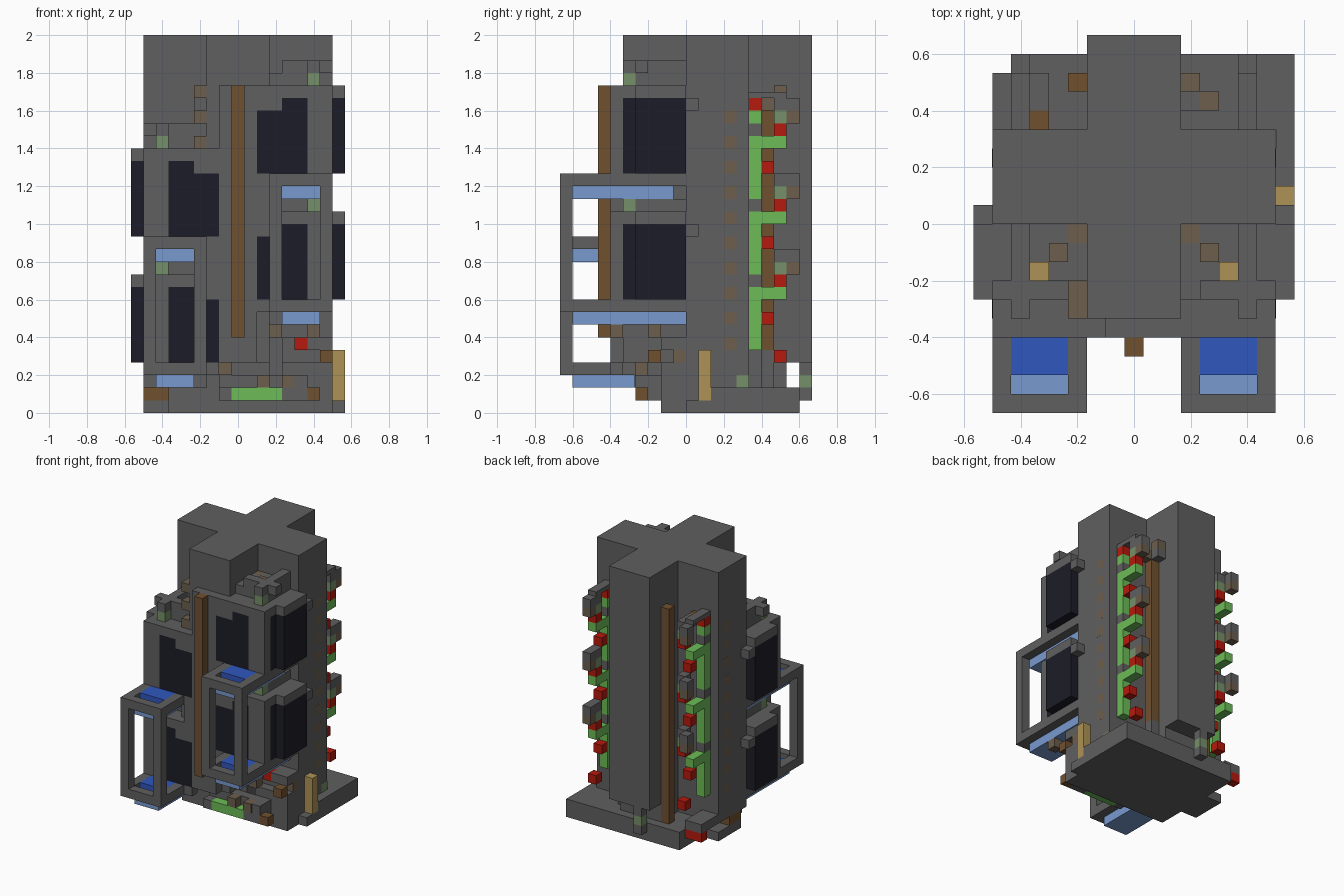
import bpy

cube = bpy.data.objects.get("Cube")
if cube:
    bpy.data.objects.remove(cube, do_unlink=True)

UNIT = 1 / 15  # size of one building block


def material(name, *rgb):
    m = bpy.data.materials.new(name)
    m.use_nodes = True
    m.diffuse_color = (*rgb, 1)
    m.node_tree.nodes["Principled BSDF"].inputs["Base Color"].default_value = (*rgb, 1)
    return m


grey = material("stone grey", .115, .115, .117)
navy = material("window navy", .012, .012, .021)
brown = material("timber brown", .16, .082, .03)
tan = material("pale tan", .42, .29, .095)
sky = material("light blue", .19, .32, .62)
blue = material("deep blue", .03, .095, .52)
green = material("leaf green", .15, .5, .095)
red = material("signal red", .46, .01, .004)
moss = material("dull green", .18, .28, .14)
umber = material("dull brown", .15, .112, .075)


def box(name, mat, x, y, z, side=1):
    """Box from (low, high) spans in blocks; side -1 mirrors it in x."""
    xs = [side * v for v in x]
    mesh = bpy.data.meshes.new(name)
    corners = [(a * UNIT, b * UNIT, c * UNIT) for c in z for b in y for a in sorted(xs)]
    mesh.from_pydata(corners, [], [(0, 2, 3, 1), (4, 5, 7, 6), (0, 1, 5, 4),
                                   (2, 6, 7, 3), (0, 4, 6, 2), (1, 3, 7, 5)])
    mesh.materials.append(mat)
    ob = bpy.data.objects.new(name, mesh)
    bpy.context.collection.objects.link(ob)
    return ob


def block(name, mat, x, y, z, side=1):
    """Single block by its low corner."""
    return box(name, mat, (x, x + 1), (y, y + 1), (z, z + 1), side)


# Cross-shaped tower
box("tower_long_arm", grey, (-2.5, 2.5), (-5, 10), (4, 30))
box("tower_wide_arm", grey, (-7.5, 7.5), (0, 5), (2, 30))
box("tower_foot", grey, (-2.5, 2.5), (-2, 8), (1, 4))
box("front_pilaster", grey, (-1.5, 1.5), (-6, -5), (4, 26))
box("front_beam", brown, (-.5, .5), (-7, -6), (6, 26))

# Base plate and its small pieces
box("base_plate", grey, (-5.5, 7.5), (-2, 9), (0, 2))
box("base_wing", grey, (7.5, 8.5), (2, 9), (0, 2))
box("base_wing_tip", grey, (7.5, 8.5), (0, 2), (0, 1))
box("base_edge", grey, (-7.5, -5.5), (1, 5), (0, 1))
box("base_edge_trim", brown, (-7.5, -5.5), (1, 3), (1, 2))
box("base_red_trim", red, (-7.5, -5.5), (7, 8), (1, 2))
box("base_red_cover", grey, (-7.5, -5.5), (5, 8), (2, 3))
box("tan_post", tan, (7.5, 8.5), (1, 2), (1, 5))
box("wing_moss", moss, (7.5, 7.53), (4, 5), (2, 3))

# Front step and the shelf under the left room
box("front_step", grey, (-1.5, 5.5), (-3, -2), (1, 3))
box("green_bar", green, (-.5, 3.5), (-4, -3), (1, 2))
box("step_end", grey, (3.5, 5.5), (-4, -3), (1, 3))
block("step_corner", grey, -1.5, -4, 1)
block("step_umber", umber, 1.5, -4, 2)
block("step_umber_end", umber, 3.5, -4.1, 2)
block("step_brown", brown, 5.5, -4, 1)
block("foot_umber", umber, -1.5, -4, 3)
box("left_shelf", grey, (3.5, 7.5), (-2, 0), (2, 4))
box("shelf_support", grey, (3.5, 6.5), (-1, 0), (4, 6))
box("shelf_screen", grey, (5.5, 7.5), (-2, 0), (5, 6))
block("shelf_red", red, 4.5, -2, 5)
block("shelf_brown", brown, 6.5, -3, 4)
block("shelf_umber", umber, 6.5, -1, 4)
block("hanging_umber", umber, 2.5, -3, 6)
block("hanging_umber_front", umber, 5.5, -6, 6)

# Lug under the back arm
block("back_lug", grey, -1.5, 9, 1)
block("back_lug_moss", moss, -1.5, 9, 2)
block("back_lug_top", grey, -1.5, 9, 3)


def module(side, z):
    """Corner room with a front and a side window, and trim on its roof."""
    top = z + 6
    box("room", grey, (2.5, 7.5), (-5, 0), (z, top + 1), side)
    box("front_window_low", navy, (1.5, 3.5), (-6, -5), (z, top - 1), side)
    box("front_window_high", navy, (3.5, 5.5), (-6, -5), (z, top), side)
    box("window_filler", grey, (1.5, 3.5), (-6, -5), (top - 1, top), side)
    box("corner_post", grey, (5.5, 7.5), (-6, -5), (z, top), side)
    box("front_cap", grey, (1.5, 7.5), (-6, -5), (top, top + 1), side)
    box("side_window", navy, (7.5, 8.5), (-4, 0), (z, top), side)
    box("side_window_edge", navy, (7.45, 7.52), (-5, -4), (z, top), side)
    box("side_cap", grey, (7.5, 8.5), (-4, 0), (top, top + 1), side)
    box("side_cap_end", grey, (7.5, 8.5), (0, 1), (top - 1, top), side)
    block("roof_moss", moss, 5.5, -5, top + 1, side)
    box("roof_ledge", grey, (3.5, 6.5), (-4, 0), (top + 1, top + 2), side)


def ring(side, z, back):
    """Balcony floor with a glazed opening reaching to the given back."""
    for x in (2.5, 6.5):
        box("balcony_side", grey, (x, x + 1), (-10, 0), (z, z + 1), side)
    box("balcony_front", grey, (3.5, 6.5), (-10, -9), (z, z + 1), side)
    box("balcony_pool", blue, (3.5, 6.5), (-8, -5), (z, z + 1), side)
    box("balcony_glass", sky, (3.5, 6.5), (-9, back), (z - 1, z), side)
    box("room_floor", grey, (3.5, 6.5), (-5, 0), (z, z + 1), side)
    box("room_sill", grey, (1.5, 2.5), (-6, -5), (z, z + 1), side)


# Corner rooms with balconies, staggered in height
for side, low in ((1, 9), (-1, 4)):
    high = low + 10
    box("inner_corner", grey, (2.5, 3.5), (-5, 0), (low - 1, high), side)
    box("wall_between_windows", grey, (1.5, 2.5), (-6, -5), (low + 7, high - 1), side)
    for z, back in ((low, 0), (high, -1)):
        module(side, z)
        ring(side, z - 1, back)
    for x in (2.5, 6.5):
        box("balcony_post", grey, (x, x + 1), (-10, -9), (low, high - 1), side)
    # Stepped roof trim
    roof = high + 7
    box("roof_back", grey, (2.5, 3.5), (-4, -1), (roof, roof + 1), side)
    block("roof_umber_high", umber, 2.5, -1, roof, side)
    box("roof_umber_low", umber, (3.5, 4.5), (-2, -1), (roof + 1, roof + 1.1), side)
    box("roof_tan", tan, (4.5, 5.5), (-3, -2), (roof + 1, roof + 1.1), side)
    block("roof_moss_cover", grey, 5.5, -5, roof + 1, side)
    box("roof_rail", grey, (3.5, 7.5), (-4, -3), (roof + 1, roof + 2), side)
    box("roof_side_rail", grey, (5.5, 6.5), (-3, 0), (roof + 1, roof + 2), side)
for z in (21, 23, 25):
    box("stair_umber", umber, (2.5, 3.5), (-5, -3), (z, z + 1), -1)
    block("stair_grey", grey, 2.5, -4, z - 1, -1)

# Back beams
box("back_beam", brown, (2.5, 3.5), (6, 7), (5, 24))
box("back_beam_foot", grey, (2.5, 3.5), (6, 7), (2, 5))
box("back_beam_cap", grey, (2.5, 3.5), (6, 8), (24, 25))
block("back_beam_umber", umber, 2.5, 7, 25)
block("back_beam_arm", umber, 3.5, 6, 24)
box("back_beam", brown, (2.5, 3.5), (7, 8), (2, 26), -1)

# Climbing trellis and face studs on both sides
for side, inner in ((1, 5.5), (-1, 4.5)):
    for k in range(10):
        z = 5 + 2 * k
        box("face_stud", umber, (7.4, 7.503), (3, 4), (z, z + 1), side)
    for k in range(4):
        z = 5 + 6 * k
        if k < 3:
            box("trellis_stem", green, (5.5, 6.5), (5, 6), (z, z + 5), side)
            box("trellis_rung", green, (5.5, 6.5), (6, 8), (z + 4, z + 5), side)
            block("trellis_red_inner", red, inner, 6, z + 2, side)
        block("trellis_red_outer", red, inner, 7, z - 1, side)
        if k:
            block("trellis_moss", moss, inner, 7, z, side)
            block("trellis_grey", grey, inner, 7, z + 1, side)
            block("trellis_umber_tip", umber, 5.5, 8, z, side)
            block("trellis_grey_tip", grey, 5.5, 8, z + 1, side)
            block("trellis_joint", grey, 5.5, 5, z - 1, side)
    block("trellis_tip", green, 5.5, 5, 23, side)
    block("trellis_red_tip", red, 5.5, 5, 24, side)
    box("trellis_cover", grey, (5.5, 6.5), (5, 8), (25, 25.5), side)
block("trellis_brown_cap", brown, 4.5, 5, 24, -1)
block("trellis_inner_cover", grey, 4.5, 6, 24, -1)
